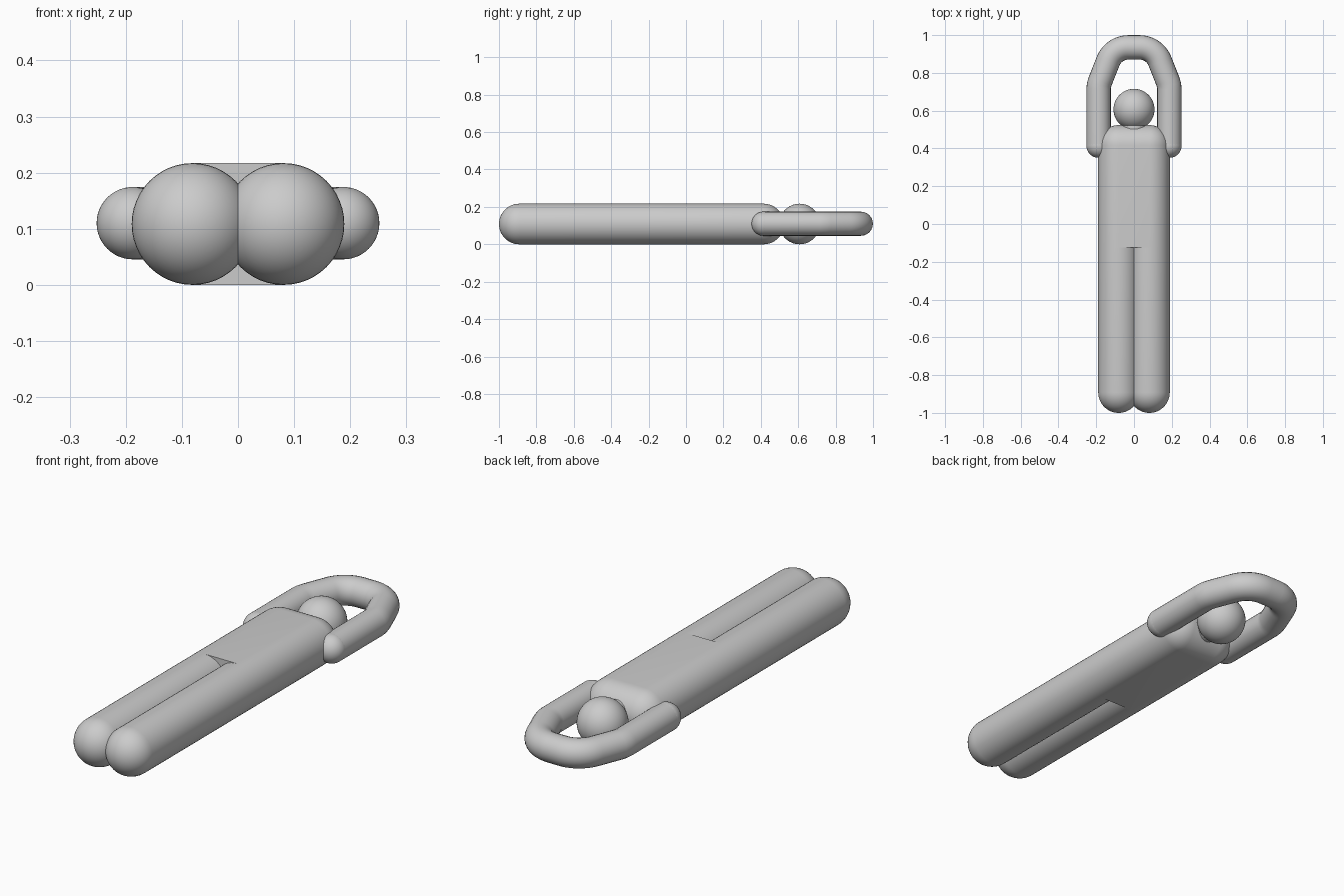
import bpy, bmesh
from math import sin, cos, pi, radians
from mathutils import Vector

if "Cube" in bpy.data.objects:
    bpy.data.objects.remove(bpy.data.objects["Cube"], do_unlink=True)

R = 0.1085        # limb and head radius
HIP_X = 0.081     # leg axis offset
CROTCH_Y = -0.125
SHOULDER_Y = 0.415
ARM_R, ARM_X, ARM_Z = 0.0645, 0.1875, 0.11
SEG = 48

grey = bpy.data.materials.new("plain grey")
grey.use_nodes = True
colour = (0.6, 0.6, 0.6, 1)
grey.diffuse_color = colour
grey.node_tree.nodes["Principled BSDF"].inputs["Base Color"].default_value = colour


def finish(obj, name):
    obj.name = name
    obj.data.materials.append(grey)
    bpy.ops.object.select_all(action='DESELECT')
    obj.select_set(True)
    bpy.context.view_layer.objects.active = obj
    bpy.ops.object.shade_smooth_by_angle(angle=radians(30))


def ring(x, y, r):
    return [Vector((x + r * cos(2 * pi * i / SEG), y, R + r * sin(2 * pi * i / SEG)))
            for i in range(SEG)]


def dome(x, y, side):
    """Hemisphere points bulging along +y or -y."""
    pts = [Vector((x, y + side * R, R))]
    for k in range(12):
        a = k * pi / 24
        pts += ring(x, y + side * R * sin(a), R * cos(a))
    return pts


def hull(name, points):
    bm = bmesh.new()
    for p in points:
        bm.verts.new(p)
    bmesh.ops.convex_hull(bm, input=bm.verts[:])
    bmesh.ops.delete(bm, geom=[v for v in bm.verts if not v.link_faces], context='VERTS')
    bmesh.ops.dissolve_limit(bm, angle_limit=0.01, verts=bm.verts[:], edges=bm.edges[:])
    bmesh.ops.recalc_face_normals(bm, faces=bm.faces[:])
    mesh = bpy.data.meshes.new(name)
    bm.to_mesh(mesh)
    bm.free()
    obj = bpy.data.objects.new(name, mesh)
    bpy.context.collection.objects.link(obj)
    finish(obj, name)


def ball(name, location, radius):
    bpy.ops.mesh.primitive_uv_sphere_add(segments=SEG, ring_count=24,
                                         radius=radius, location=location)
    finish(bpy.context.object, name)


# Torso: flat slab with rounded sides and shoulders
hull("torso", [p for s in (-1, 1)
               for p in dome(s * HIP_X, SHOULDER_Y, 1) + ring(s * HIP_X, CROTCH_Y, R)])

# Legs with round feet, and hands
for side, s in (("right", -1), ("left", 1)):
    hull(side + "_leg", dome(s * HIP_X, R - 1, -1) + ring(s * HIP_X, CROTCH_Y, R))
    ball(side + "_hand", (s * ARM_X, 0.415, ARM_Z), ARM_R)

# Head and neck
ball("head", (0, 0.607, R), R)
bpy.ops.mesh.primitive_cylinder_add(vertices=SEG, radius=0.065, depth=0.12,
                                    location=(0, 0.52, R), rotation=(pi / 2, 0, 0))
finish(bpy.context.object, "neck")

# Arms: one bent tube looping over the head
half = [(ARM_X, 0.415), (ARM_X, 0.715), (ARM_X - 0.002, 0.735), (ARM_X - 0.008, 0.755)]
half += [(0.03 + 0.115 * cos(radians(a)), 0.82 + 0.115 * sin(radians(a)))
         for a in range(20, 91, 7)]
path = half + [(-x, y) for x, y in reversed(half)]
curve = bpy.data.curves.new("arms", 'CURVE')
curve.dimensions = '3D'
curve.bevel_depth = ARM_R
curve.bevel_resolution = 10
spline = curve.splines.new('POLY')
spline.points.add(len(path) - 1)
for point, (x, y) in zip(spline.points, path):
    point.co = (x, y, ARM_Z, 1)
arms = bpy.data.objects.new("arms", curve)
bpy.context.collection.objects.link(arms)
bpy.ops.object.select_all(action='DESELECT')
arms.select_set(True)
bpy.context.view_layer.objects.active = arms
bpy.ops.object.convert(target='MESH')
finish(bpy.context.object, "arms")
